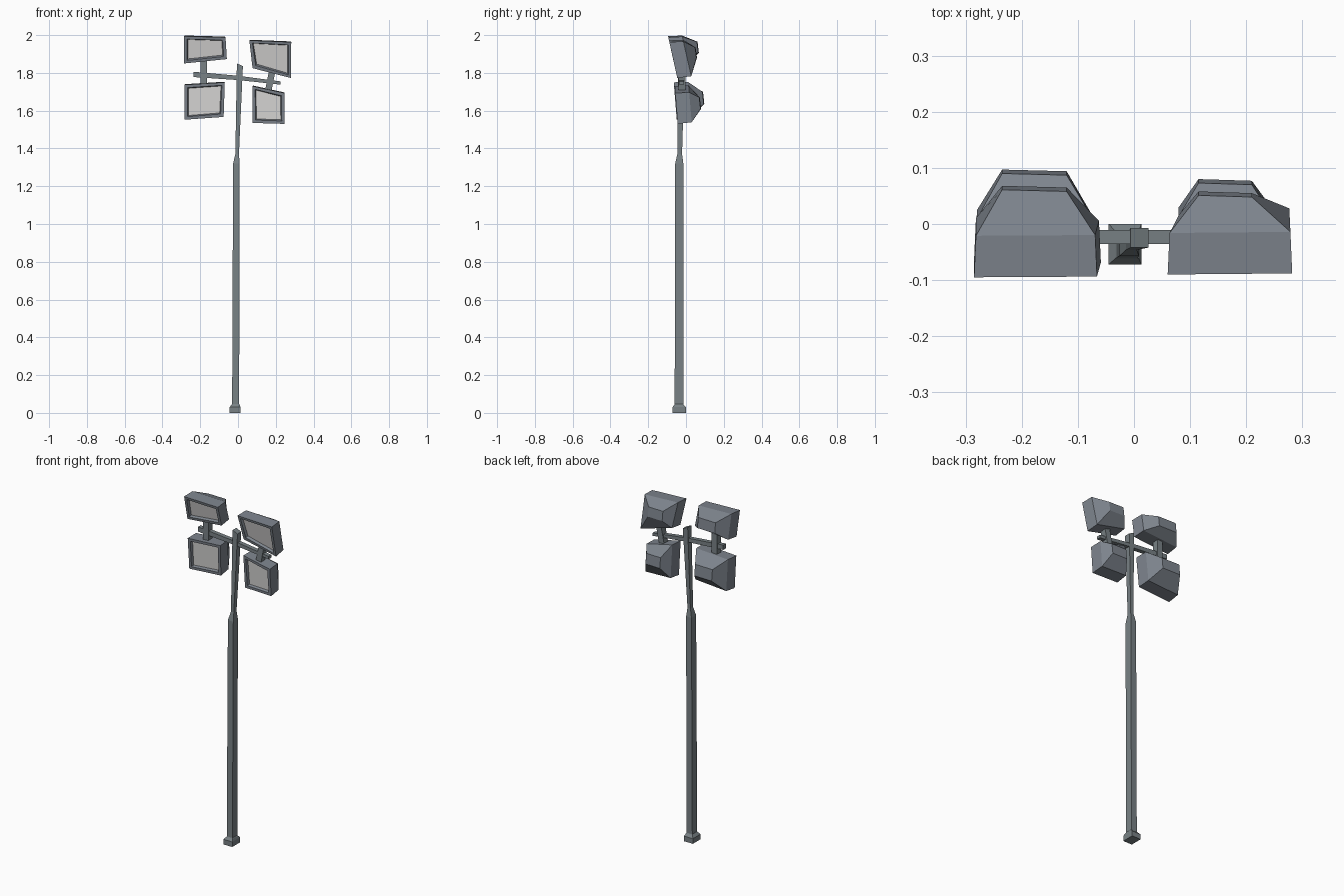
import bpy, bmesh
from mathutils import Vector

if "Cube" in bpy.data.objects:
    bpy.data.objects.remove(bpy.data.objects["Cube"])


def material(name, rgb):
    m = bpy.data.materials.new(name)
    m.diffuse_color = (*rgb, 1)
    m.use_nodes = True
    m.node_tree.nodes["Principled BSDF"].inputs["Base Color"].default_value = m.diffuse_color
    return m


housing = material("blue grey housing", (0.205, 0.23, 0.265))
steel = material("grey steel", (0.19, 0.222, 0.235))
glass = material("pale glass", (0.72, 0.71, 0.70))


def loft(name, rings, mats, finish=None):
    """Skin a stack of four-point rings and cap both ends."""
    bm = bmesh.new()
    loops = [[bm.verts.new(p) for p in r] for r in rings]
    first = bm.faces.new(loops[0])
    bm.faces.new(loops[-1])
    for a, b in zip(loops, loops[1:]):
        for i in range(4):
            j = (i + 1) % 4
            bm.faces.new((a[i], a[j], b[j], b[i]))
    bmesh.ops.recalc_face_normals(bm, faces=bm.faces)
    if finish:
        finish(bm, first)
    me = bpy.data.meshes.new(name)
    bm.to_mesh(me)
    bm.free()
    for m in mats:
        me.materials.append(m)
    ob = bpy.data.objects.new(name, me)
    bpy.context.collection.objects.link(ob)
    return ob


def rect_z(x0, x1, y0, y1, z, tilt=0.0):
    return [(x0, y0, z + tilt), (x1, y0, z - tilt), (x1, y1, z - tilt), (x0, y1, z + tilt)]


def glass_panel(bm, face):
    # recessed pane inside the front rim
    bmesh.ops.inset_individual(bm, faces=[face], thickness=0.022)
    bmesh.ops.inset_individual(bm, faces=[face], thickness=0.007, depth=-0.014)
    face.material_index = 1


def lamp(name, corners, y_top, z_top, slope, back_x, back_z, back_y):
    """Front rim, straight collar, then a tapered back."""
    front = [Vector((x, y_top + slope * (z_top - z), z)) for x, z in corners]
    centre = sum(front, Vector()) / 4
    collar = []
    for p in front:
        q = p + (p - centre) * -0.03
        collar.append(Vector((q.x, p.y + 0.074, q.z + 0.006)))
    (x0, x1), (zt, zb) = back_x, back_z
    back = [Vector((x0, back_y - 0.007, zt)), Vector((x1, back_y - 0.01, zt)),
            Vector((x1, back_y - 0.003, zb)), Vector((x0, back_y, zb))]
    loft(name, [front, collar, back], [housing, glass], glass_panel)


# Four floodlights
lamp("lamp_upper_left", [(-0.285, 1.994), (-0.066, 1.988), (-0.059, 1.873), (-0.285, 1.85)],
     -0.095, 1.994, 0.22, (-0.235, -0.12), (1.965, 1.905), 0.068)
lamp("lamp_upper_right", [(0.06, 1.972), (0.282, 1.963), (0.28, 1.773), (0.077, 1.825)],
     -0.09, 1.972, 0.22, (0.115, 0.21), (1.935, 1.88), 0.058)
lamp("lamp_lower_left", [(-0.283, 1.737), (-0.07, 1.75), (-0.076, 1.567), (-0.283, 1.552)],
     -0.065, 1.75, 0.08, (-0.235, -0.12), (1.70, 1.635), 0.097)
lamp("lamp_lower_right", [(0.077, 1.73), (0.247, 1.693), (0.247, 1.53), (0.077, 1.535)],
     -0.06, 1.73, 0.08, (0.115, 0.21), (1.67, 1.61), 0.08)

# Pole with foot, shoulder and slightly leaning upper mast
loft("pole", [
    rect_z(-0.045, 0.013, -0.072, 0.0, 0.0),
    rect_z(-0.045, 0.013, -0.072, 0.0, 0.03),
    rect_z(-0.034, 0.009, -0.062, -0.012, 0.043),
    rect_z(-0.031, 0.006, -0.060, -0.014, 0.047),
    rect_z(-0.026, 0.009, -0.057, -0.014, 1.32),
    rect_z(-0.014, 0.005, -0.046, -0.021, 1.37),
    rect_z(-0.006, 0.026, -0.042, -0.007, 1.843, 0.007),
], [steel])


# Sloping crossbar
def rect_x(x, z0, z1):
    return [(x, -0.036, z0), (x, -0.011, z0), (x, -0.011, z1), (x, -0.036, z1)]


loft("crossbar", [rect_x(-0.235, 1.778, 1.806), rect_x(0.0, 1.762, 1.785),
                  rect_x(0.225, 1.738, 1.755)], [steel])

# Brackets joining each lamp pair to the crossbar
for name, top, bottom in (("bracket_left", (-0.182, 1.88), (-0.182, 1.71)),
                          ("bracket_right", (0.185, 1.83), (0.157, 1.69))):
    loft(name, [rect_z(x - 0.017, x + 0.017, -0.040, -0.003, z)
                for x, z in (bottom, top)], [steel])
